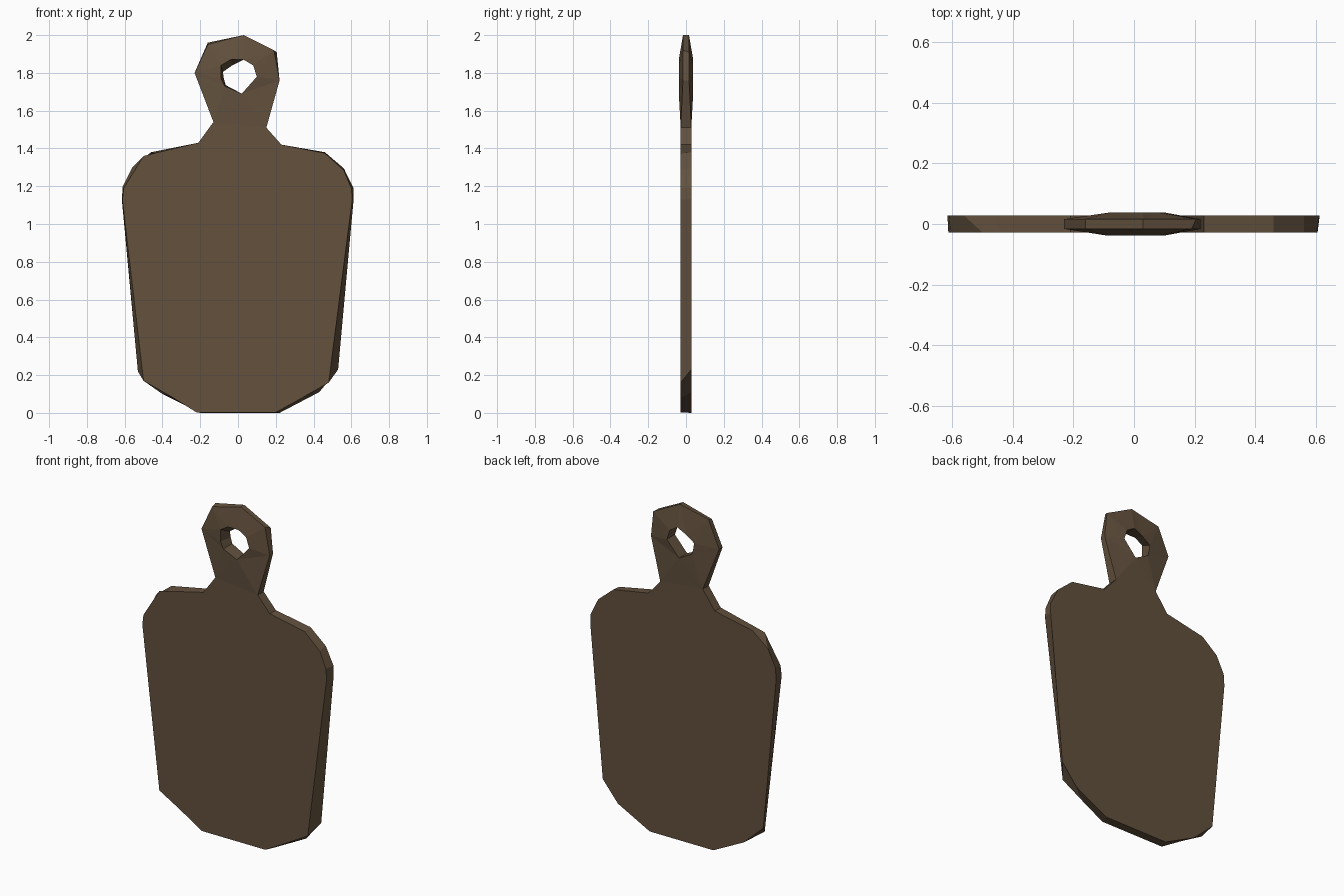
import bpy, bmesh
from mathutils import Vector

if "Cube" in bpy.data.objects:
    bpy.data.objects.remove(bpy.data.objects["Cube"])

# Outlines as (x, z); front and back differ slightly, as in a hand-cut board
BODY_FRONT = [(-.13, 1.54), (-.21, 1.43), (-.44, 1.375), (-.50, 1.36), (-.605, 1.19),
              (-.612, 1.13), (-.50, .17), (-.36, .09), (-.22, .003), (.20, .003), (.34, .08),
              (.48, .16), (.605, 1.13), (.60, 1.19), (.56, 1.285), (.46, 1.375), (.23, 1.42), (.15, 1.51)]
BODY_BACK = [(-.13, 1.54), (-.21, 1.43), (-.46, 1.38), (-.56, 1.30), (-.61, 1.20),
             (-.615, 1.13), (-.53, .22), (-.40, .10), (-.20, 0), (.22, 0), (.43, .11),
             (.53, .23), (.612, 1.13), (.612, 1.19), (.56, 1.295), (.46, 1.38), (.23, 1.42), (.15, 1.51)]
HANDLE_FRONT = [(.22, 1.76), (.19, 1.92), (.03, 2.0), (-.16, 1.95), (-.23, 1.80)]
HANDLE_BACK = [(.22, 1.76), (.205, 1.91), (.03, 2.0), (-.16, 1.96), (-.23, 1.80)]
HOLE_FRONT = [(-.09, 1.84), (-.04, 1.87), (.03, 1.87), (.08, 1.84), (.10, 1.78),
              (.02, 1.69), (-.07, 1.73), (-.09, 1.77)]
HOLE_BACK = [(-.08, 1.805), (-.03, 1.84), (.03, 1.87), (.08, 1.84), (.10, 1.78),
             (.02, 1.69), (-.065, 1.735), (-.075, 1.77)]

bm = bmesh.new()


def points(outline, y):
    return [bm.verts.new((x, y, z)) for x, z in outline]


def ring_edges(verts):
    pairs = zip(verts, verts[1:] + verts[:1])
    return [bm.edges.get(p) or bm.edges.new(p) for p in pairs]


def board_side(body, handle, hole, s):
    """One flat side: body panel, and a handle ring thickening towards the hole."""
    b = points(body, s * .028)
    h = points(handle, s * .016)
    o = points(hole, s * .038)
    bm.faces.new(b)
    ring = [b[0], b[-1]] + h
    bmesh.ops.triangle_fill(bm, edges=ring_edges(ring) + ring_edges(o),
                            use_beauty=True, normal=Vector((0, s, 0)))
    return b + h, o


def wall(a, b):
    n = len(a)
    for i in range(n):
        j = (i + 1) % n
        bm.faces.new((a[i], a[j], b[j], b[i]))


# Front and back sides joined by the outer rim and the hole's inner wall
outer_f, hole_f = board_side(BODY_FRONT, HANDLE_FRONT, HOLE_FRONT, -1)
outer_b, hole_b = board_side(BODY_BACK, HANDLE_BACK, HOLE_BACK, 1)
wall(outer_f, outer_b)
wall(hole_f, hole_b)
bmesh.ops.recalc_face_normals(bm, faces=bm.faces)

mesh = bpy.data.meshes.new("cutting_board")
bm.to_mesh(mesh)
bm.free()
board = bpy.data.objects.new("cutting_board", mesh)
bpy.context.collection.objects.link(board)

# Dark wood
wood = bpy.data.materials.new("dark_wood")
wood.diffuse_color = (.125, .082, .047, 1)
wood.use_nodes = True
wood.node_tree.nodes["Principled BSDF"].inputs["Base Color"].default_value = wood.diffuse_color
mesh.materials.append(wood)
